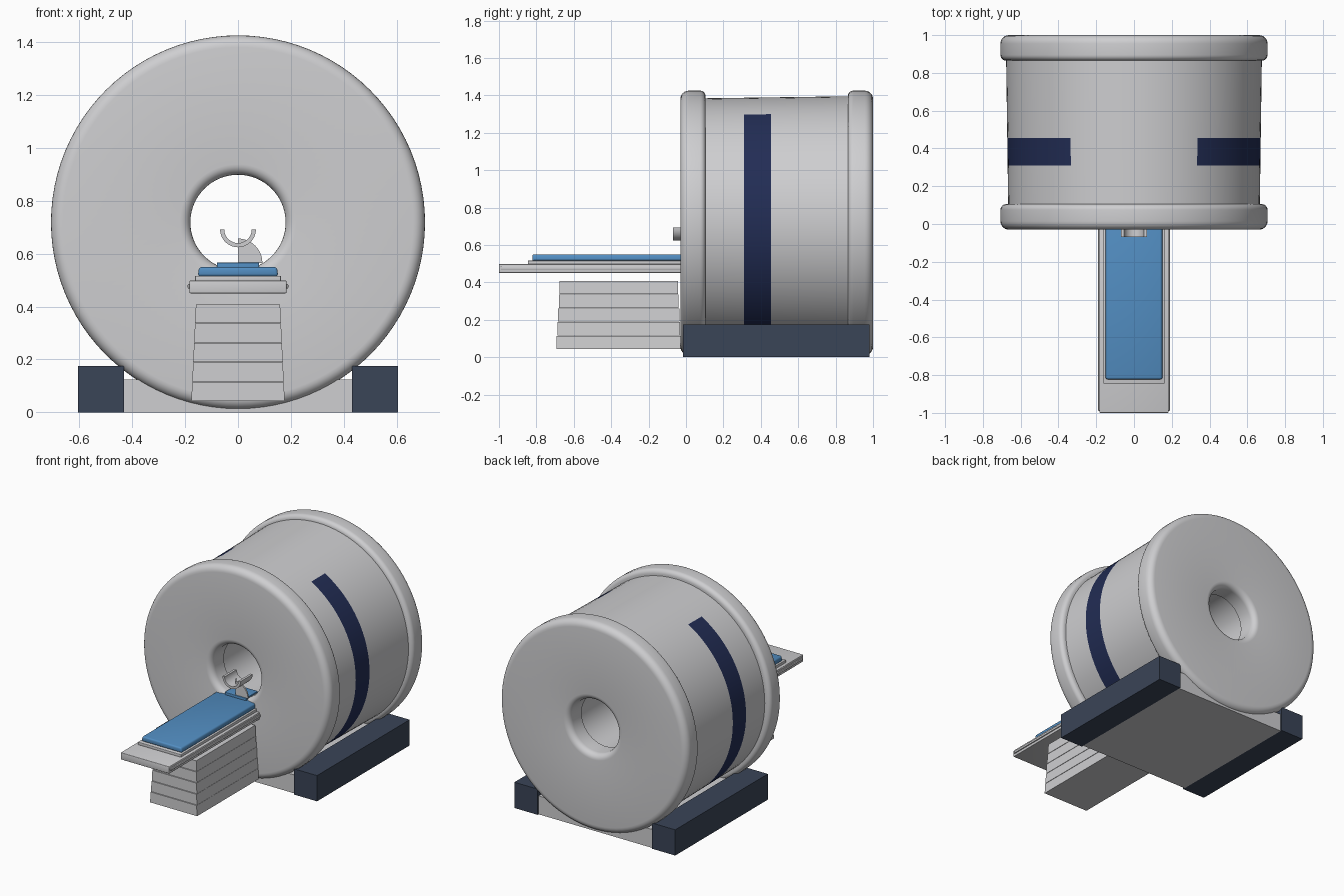
import bpy, bmesh, math

if "Cube" in bpy.data.objects:
    bpy.data.objects.remove(bpy.data.objects["Cube"])

CZ = 0.718    # height of the scanner axis
SEG = 96


def mat(name, rgb):
    m = bpy.data.materials.new(name)
    m.diffuse_color = (*rgb, 1)
    m.use_nodes = True
    m.node_tree.nodes["Principled BSDF"].inputs["Base Color"].default_value = m.diffuse_color
    return m


GREY = mat("light grey", (0.62, 0.62, 0.635))
SLATE = mat("dark slate", (0.042, 0.058, 0.095))
NAVY = mat("navy stripe", (0.016, 0.026, 0.09))
BLUE = mat("cushion blue", (0.085, 0.27, 0.54))


def finish(name, bm, *mats):
    bmesh.ops.recalc_face_normals(bm, faces=bm.faces)
    me = bpy.data.meshes.new(name)
    bm.to_mesh(me)
    bm.free()
    for m in mats:
        me.materials.append(m)
    for p in me.polygons:
        p.use_smooth = True
    me.set_sharp_from_angle(angle=math.radians(30))
    ob = bpy.data.objects.new(name, me)
    bpy.context.collection.objects.link(ob)
    return ob


def box(name, x, y, z, m, bevel=0, top=1.0):
    """Box from ranges; the top can be narrowed in x."""
    bm = bmesh.new()
    bmesh.ops.create_cube(bm, size=1)
    for v in bm.verts:
        k = top if v.co.z > 0 else 1
        v.co = ((x[0] + x[1]) / 2 + v.co.x * (x[1] - x[0]) * k,
                (y[0] + y[1]) / 2 + v.co.y * (y[1] - y[0]),
                (z[0] + z[1]) / 2 + v.co.z * (z[1] - z[0]))
    if bevel:
        bmesh.ops.bevel(bm, geom=bm.edges[:], offset=bevel, segments=3,
                        profile=0.5, affect='EDGES')
    return finish(name, bm, m)


def lathe(name, profile, *mats, rule=None):
    """Revolve a closed (radius, y) profile about the scanner axis."""
    bm = bmesh.new()
    rings = []
    for i in range(SEG):
        a = 2 * math.pi * i / SEG
        rings.append([bm.verts.new((r * math.cos(a), y, CZ + r * math.sin(a)))
                      for r, y in profile])
    n = len(profile)
    for i in range(SEG):
        a, b = rings[i], rings[(i + 1) % SEG]
        for j in range(n):
            k = (j + 1) % n
            f = bm.faces.new((a[j], a[k], b[k], b[j]))
            if rule and rule(f.calc_center_median()):
                f.material_index = 1
    return finish(name, bm, *mats)


def fillet(cr, cy, rad, start, steps=6):
    return [(cr + rad * math.cos(math.radians(start + 90 * i / steps)),
             cy + rad * math.sin(math.radians(start + 90 * i / steps)))
            for i in range(steps + 1)]


# End rings with rounded rims and a rounded bore mouth
ri, ro, y0, y1 = 0.18, 0.707, -0.03, 0.105
ring = (fillet(ri + 0.04, y0 + 0.04, 0.04, 180)
        + fillet(ro - 0.045, y0 + 0.045, 0.045, 270)
        + fillet(ro - 0.03, y1 - 0.03, 0.03, 0)
        + [(ri, y1)])
lathe("front_ring", ring, GREY)
lathe("back_ring", [(r, 0.97 - y) for r, y in ring], GREY)


# Drum with inner tube, and a painted band on each flank
def in_band(c):
    dz = c.z - CZ
    return (0.31 < c.y < 0.455 and math.hypot(c.x, dz) > 0.5
            and abs(dz) < abs(c.x) * math.tan(math.radians(60)))


lathe("drum", [(0.2, 0.09), (0.666, 0.09), (0.669, 0.31), (0.671, 0.455),
               (0.677, 0.88), (0.2, 0.88)], GREY, NAVY, rule=in_band)

# Base plate and side rails
box("base_plate", (-0.43, 0.43), (0.0, 0.97), (0, 0.125), GREY)
for s, side in ((-1, "left"), (1, "right")):
    box(side + "_rail", sorted((s * 0.43, s * 0.605)), (-0.015, 0.98),
        (0, 0.175), SLATE)

# Bellows pedestal, each fold a little narrower than the one below
for i in range(5):
    w = 0.177 - 0.0035 * i
    z = 0.043 + 0.0735 * i
    box(f"pedestal_fold_{i + 1}", (-w, w), (-0.692 + 0.004 * i, -0.03 - 0.003 * i),
        (z, z + 0.0715), GREY, top=0.975)

# Patient table: deck, side lips, tray and cushion
box("table_deck", (-0.183, 0.183), (-1.0, 0.05), (0.45, 0.498), GREY, 0.004)
for s, side in ((-1, "left"), (1, "right")):
    box(side + "_table_lip", sorted((s * 0.175, s * 0.19)), (-0.99, 0.05),
        (0.468, 0.485), GREY, 0.004)
box("table_tray", (-0.162, 0.162), (-0.845, 0.05), (0.496, 0.516), GREY, 0.003)
box("cushion", (-0.152, 0.152), (-0.822, 0.03), (0.514, 0.549), BLUE, 0.01, 0.97)
box("head_cushion", (-0.08, 0.08), (-0.03, 0.1), (0.53, 0.566), BLUE, 0.003)


# Head support: extruded outline in the x-z plane
def extrude(name, pts, ya, yb, m):
    bm = bmesh.new()
    a, b = ([bm.verts.new((x, y, z)) for x, z in pts] for y in (ya, yb))
    n = len(pts)
    for i in range(n):
        k = (i + 1) % n
        bm.faces.new((a[i], a[k], b[k], b[i]))
    bm.faces.new(a)
    bm.faces.new(b)
    return finish(name, bm, m)


def arc(cx, cz, r, a0, a1, n=16):
    return [(cx + r * math.cos(math.radians(a0 + (a1 - a0) * i / n)),
             cz + r * math.sin(math.radians(a0 + (a1 - a0) * i / n)))
            for i in range(n + 1)]


extrude("head_cradle", arc(0, 0.692, 0.068, 180, 360) + arc(0, 0.692, 0.052, 360, 180),
        -0.07, 0.06, GREY)
extrude("cradle_bracket", [(0, 0.56)] + arc(0, 0.565, 0.092, 0, 90) + [(0, 0.678)],
        -0.025, -0.015, GREY)
